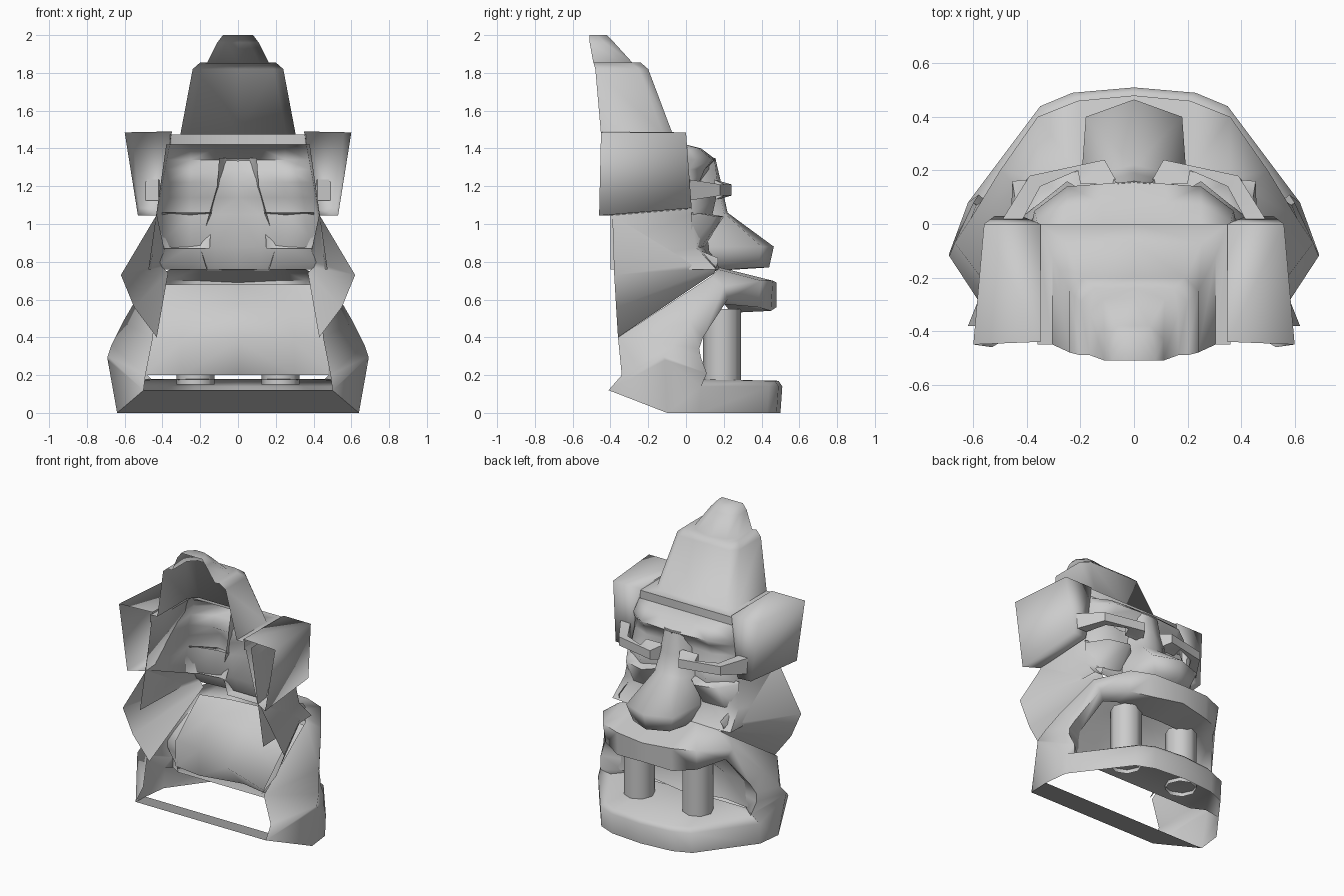
import bpy
import bmesh
from math import radians

cube = bpy.data.objects.get("Cube")
if cube:
    bpy.data.objects.remove(cube, do_unlink=True)

stone = bpy.data.materials.new("pale_grey_stone")
stone.use_nodes = True
stone.diffuse_color = (.6, .6, .6, 1)
shader = stone.node_tree.nodes["Principled BSDF"]
shader.inputs["Base Color"].default_value = stone.diffuse_color


def finish(bm, name, sharp_angle):
    """Turn a half model into a mirrored, smooth shaded object."""
    bmesh.ops.recalc_face_normals(bm, faces=bm.faces)
    mesh = bpy.data.meshes.new(name)
    bm.to_mesh(mesh)
    bm.free()
    mesh.materials.append(stone)
    part = bpy.data.objects.new(name, mesh)
    bpy.context.collection.objects.link(part)
    bpy.ops.object.select_all(action='DESELECT')
    part.select_set(True)
    bpy.context.view_layer.objects.active = part
    bpy.ops.object.shade_smooth_by_angle(angle=radians(sharp_angle))
    mirror = part.modifiers.new("mirror", 'MIRROR')
    mirror.use_clip = True
    mirror.merge_threshold = .001
    return part


def loft(name, rows, closed=False, cap_first=False, cap_last=False, sharp_angle=75):
    """Join successive rows of points with faces, on the left half only."""
    bm = bmesh.new()
    grid = [[bm.verts.new(point) for point in row] for row in rows]
    for lower, upper in zip(grid, grid[1:]):
        count = len(lower)
        for i in range(count if closed else count - 1):
            j = (i + 1) % count
            bm.faces.new((lower[i], lower[j], upper[j], upper[i]))
    if cap_first:
        bm.faces.new(grid[0])
    if cap_last:
        bm.faces.new(grid[-1])
    bmesh.ops.remove_doubles(bm, verts=bm.verts, dist=.0005)
    return finish(bm, name, sharp_angle)


def level(z, *points):
    """A row of plan points that share one height."""
    return [(x, y, z) for x, y in points]


def arch(z, width, front, back, bevel=.05):
    """A bevelled half outline that is open at the back."""
    return level(z, (0, front), (width - bevel, front), (width, front - bevel), (width, back))


def face_row(z, middle, inner, eye, temple):
    """A row across the face, given by its depth at four columns, then back along the head."""
    side = .36 + (1.42 - z) / 7
    return level(z, (0, middle), (.12, inner), (.25, eye), (side, temple), (side + .02, -.4))


def bar_section(outer, inner, height):
    """An upright four sided cross-section between two plan points."""
    bottom, top = 1.18 - height / 2, 1.18 + height / 2
    return [(*outer, bottom), (*outer, top), (*inner, top), (*inner, bottom)]


# Tall hat, with a brim, a sloping crown and a small peak
loft("hat", [
    arch(1.42, .36, 0, -.45, bevel=.01),
    arch(1.475, .36, 0, -.45, bevel=.01),
    arch(1.475, .305, -.07, -.45),
    arch(1.82, .24, -.2, -.48),
    arch(1.855, .2, -.24, -.49),
    arch(1.85, .165, -.28, -.49),
    arch(1.96, .11, -.38, -.51),
    arch(2, .08, -.42, -.51),
    arch(2, .08, -.51, -.51, bevel=0),
])

# Flared flaps at the sides of the hat, hollow at the back
loft("hat_flap", [
    [(.35, -.44, 1.49), (.6, -.45, 1.485), (.53, -.46, 1.045), (.43, -.4, 1.045)],
    [(.35, 0, 1.485), (.56, 0, 1.485), (.52, .03, 1.085), (.42, .03, 1.08)],
], closed=True, cap_last=True, sharp_angle=100)

# Face wall with overhanging brow, eye sockets and bulging eyes
loft("face", [
    face_row(1.42, 0, 0, 0, 0),
    face_row(1.4, .08, .08, .07, .01),
    face_row(1.34, .16, .15, .14, .05),
    face_row(1.29, .16, .1, .1, .02),
    face_row(1.22, .16, .06, .07, .01),
    face_row(1.14, .16, .08, .16, .02),
    face_row(1.05, .16, .1, .14, .03),
    face_row(.88, .12, .12, .09, .05),
    face_row(.76, .18, .18, .18, .16),
])

# Nose, from the bridge under the brow to the broad tip
loft("nose", [
    level(1.35, (0, .155), (.06, .15), (.1, .06)),
    level(1.2, (0, .19), (.08, .17), (.11, .05)),
    level(1.06, (0, .22), (.1, .2), (.15, .08)),
    level(.88, (0, .465), (.18, .4), (.2, .12)),
    level(.77, (0, .44), (.14, .38), (.17, .12)),
    level(.75, (0, .12), (.1, .12), (.17, .12)),
])

# Pouches under the eyes
loft("eye_pouch", [
    level(1.06, (.14, .08), (.2, .08), (.36, .05), (.43, .03)),
    level(1.04, (.14, .14), (.2, .2), (.35, .16), (.43, .03)),
    level(.87, (.15, .08), (.2, .09), (.35, .07), (.42, .02)),
])

# Bent bars in front of the eyes, taller where they meet the head
loft("eye_bar", [
    bar_section(outer=(.49, .02), inner=(.42, .01), height=.11),
    bar_section(outer=(.39, .18), inner=(.35, .14), height=.06),
    bar_section(outer=(.11, .24), inner=(.21, .2), height=.06),
    bar_section(outer=(.06, .15), inner=(.2, .15), height=.11),
], closed=True, cap_first=True, cap_last=True, sharp_angle=40)

# Cone shaped cheeks, open at the back
loft("cheek", [
    [(.43, -.39, 1.05), (.62, -.38, .73), (.55, -.37, .56), (.43, -.36, .4)],
    [(.38, .17, .82), (.4, .17, .8), (.4, .16, .77), (.37, .15, .74)],
])

# Lips and jaw, one band running from the upper lip round to the chin
upper_lip = [
    [(0, .18, .77), (0, .48, .69), (0, .48, .56), (0, .25, .53)],
    [(.2, .18, .77), (.21, .46, .7), (.21, .45, .54), (.2, .24, .53)],
    [(.36, .17, .76), (.36, .4, .7), (.35, .38, .56), (.3, .2, .58)],
    [(.43, .13, .72), (.5, .2, .67), (.46, .22, .6), (.38, .15, .58)],
]
mouth_corner = [
    [(.45, -.36, .4), (.61, .02, .48), (.56, .09, .4), (.47, .03, .38)],
    [(.49, -.34, .2), (.67, -.07, .36), (.59, .07, .34), (.48, .03, .32)],
    [(.5, -.41, .12), (.69, -.12, .3), (.6, .08, .29), (.48, .03, .28)],
    [(.64, -.1, 0), (.69, -.11, .28), (.58, .11, .21), (.48, .02, .2)],
]


def chin_section(x, front, inset):
    """A cross-section of the lower lip, from the ground edge over to the inside."""
    return [(x, front - .01, 0), (x, front, .14),
            (x - inset, front - .02, .17), (x - 2 * inset, 0, .18)]


chin = [chin_section(.62, .08, inset=.08), chin_section(.35, .44, inset=.04),
        chin_section(.23, .49, inset=.02), chin_section(0, .51, inset=0)]
loft("lips_and_jaw", upper_lip + mouth_corner + chin)

# Sloping strip under the back of the jaw
loft("jaw_strip", [
    level(.12, (0, -.41), (.5, -.41)),
    level(0, (0, -.1), (.64, -.1)),
])

# Hollow of the mouth, folded along the middle
loft("mouth_lining", [
    level(.68, (0, .22), (.2, .2), (.4, .15)),
    level(.58, (0, .07), (.27, .08), (.44, .12)),
    level(.38, (0, -.12), (.3, 0), (.5, .03)),
    level(.2, (0, .06), (.3, 0), (.5, .03)),
], sharp_angle=100)

# Two upright eight sided teeth
bm = bmesh.new()
bmesh.ops.create_cone(bm, cap_ends=False, segments=8, radius1=.1, radius2=.1, depth=.4)
bmesh.ops.translate(bm, verts=bm.verts, vec=(.225, .19, .35))
finish(bm, "tooth", sharp_angle=50)
